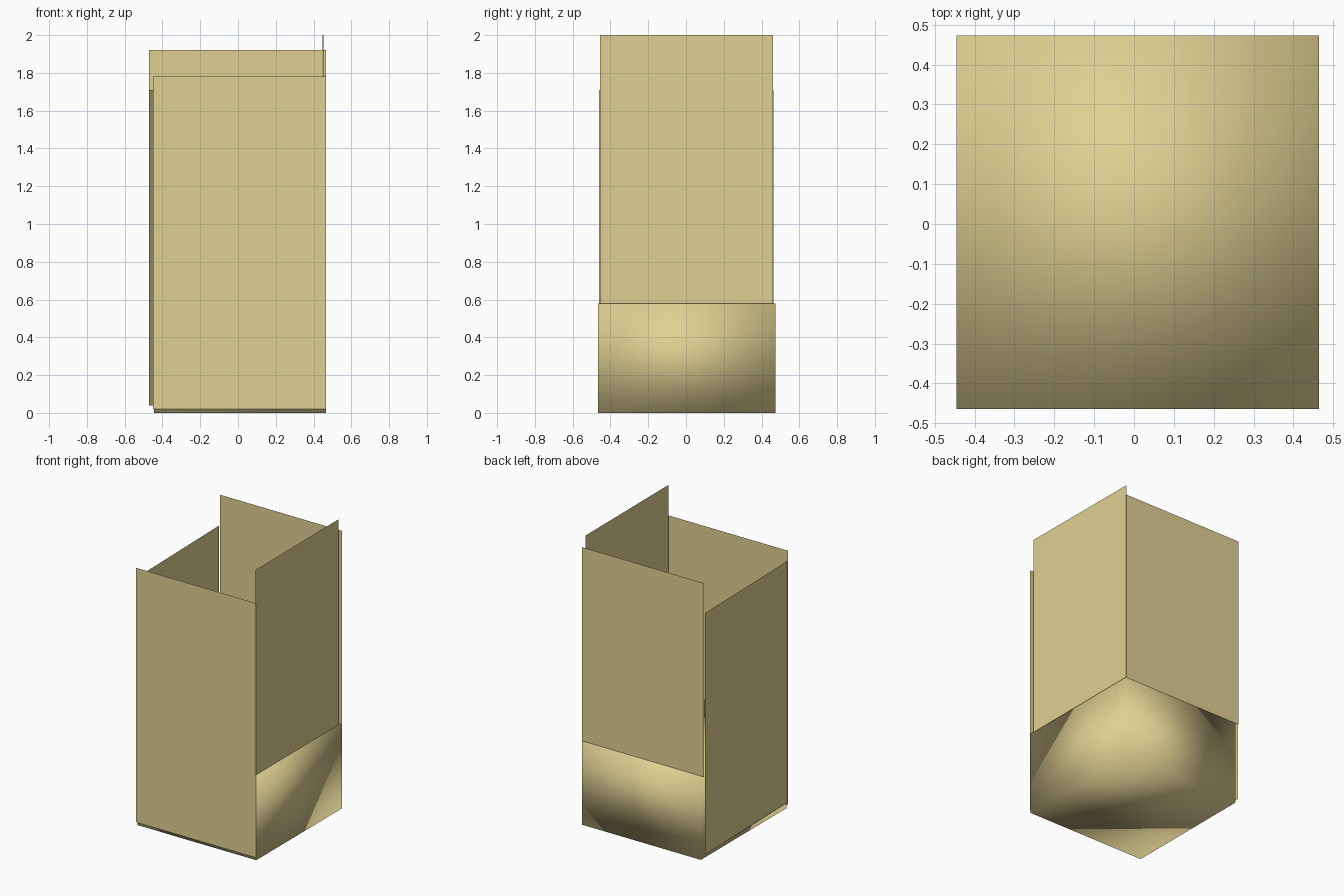
import bpy

if "Cube" in bpy.data.objects:
    bpy.data.objects.remove(bpy.data.objects["Cube"])

tan = bpy.data.materials.new("tan card")
tan.diffuse_color = (0.74, 0.63, 0.29, 1)
tan.use_nodes = True
tan.node_tree.nodes["Principled BSDF"].inputs["Base Color"].default_value = tan.diffuse_color


def add_mesh(name, verts, faces):
    mesh = bpy.data.meshes.new(name)
    mesh.from_pydata(verts, [], faces)
    mesh.materials.append(tan)
    mesh.update()
    obj = bpy.data.objects.new(name, mesh)
    bpy.context.collection.objects.link(obj)
    return obj


def panel(name, a, b, z0, z1):
    """Thin upright sheet running from a to b in plan."""
    add_mesh(name, [(*a, z0), (*b, z0), (*b, z1), (*a, z1)], [(0, 1, 2, 3)])


# Closed base block with fully smooth shading
bpy.ops.mesh.primitive_cube_add(size=1)
base = bpy.context.object
base.name = "base_block"
for v in base.data.vertices:
    v.co.x = 0.465 if v.co.x > 0 else -0.445
    v.co.y = 0.473 if v.co.y > 0 else -0.465
    v.co.z = 0.58 if v.co.z > 0 else 0.0
base.data.materials.append(tan)
for p in base.data.polygons:
    p.use_smooth = True

# Four upright sheets of differing heights, facing outwards
panel("front_panel", (-0.45, -0.47), (0.465, -0.47), 0.02, 1.78)
panel("right_panel", (0.452, -0.455), (0.447, 0.461), 0.58, 2.0)
panel("back_panel", (0.465, 0.473), (-0.47, 0.473), 0.58, 1.92)
panel("left_panel", (-0.47, 0.464), (-0.45, -0.461), 0.04, 1.71)
